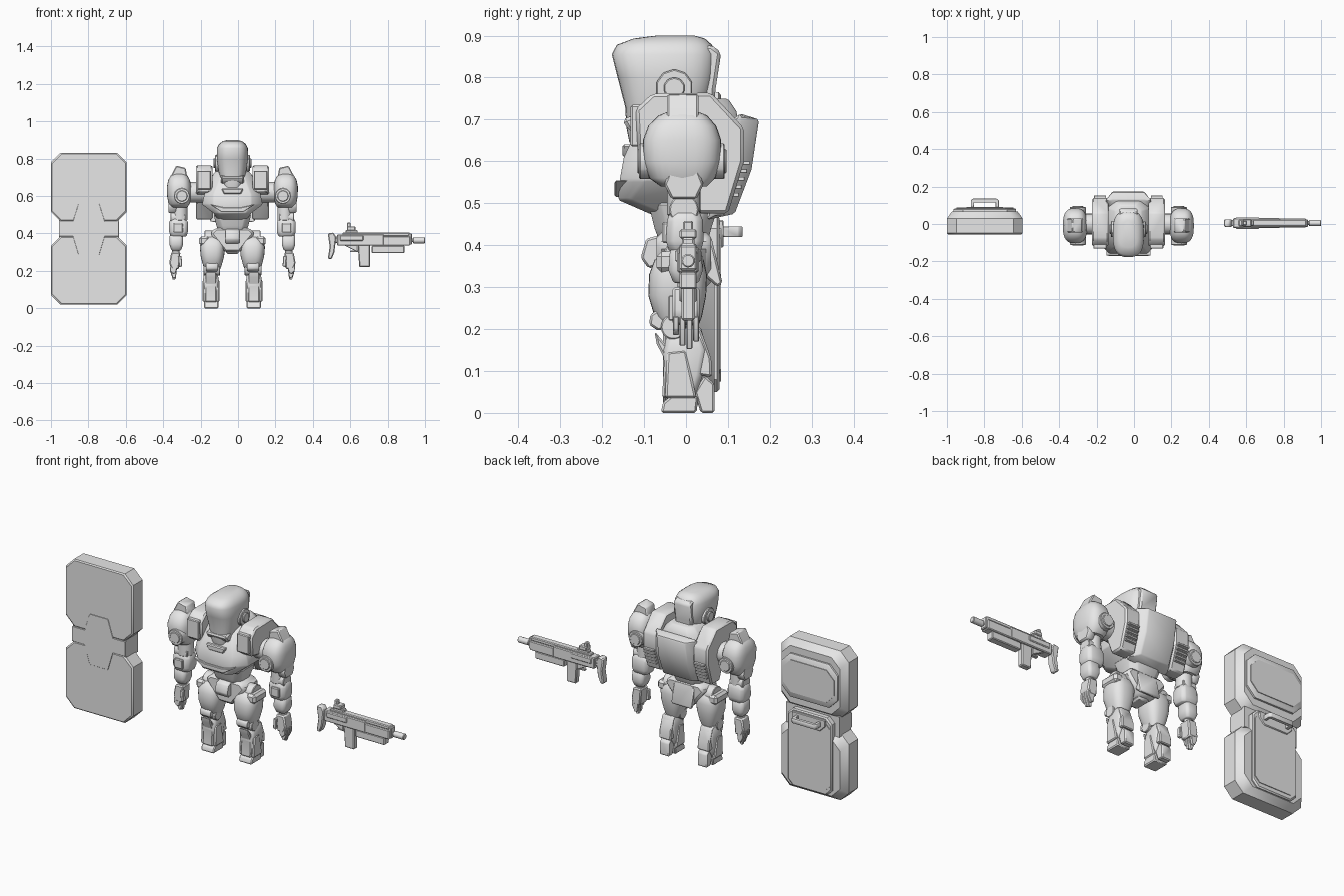
import bpy, bmesh, math
from mathutils import Vector, Matrix

grey = bpy.data.materials.new("plain grey")
grey.diffuse_color = (0.8, 0.8, 0.8, 1)
CX = -0.03  # centre of the robot


def finish(name, bm, bevel=0.0, angle=35):
    bmesh.ops.recalc_face_normals(bm, faces=bm.faces[:])
    if bevel:
        edges = [e for e in bm.edges if e.calc_face_angle(0) > 0.5]
        bmesh.ops.bevel(bm, geom=edges, offset=bevel, segments=1, affect='EDGES', clamp_overlap=True)
    me = bpy.data.meshes.new(name)
    bm.to_mesh(me)
    bm.free()
    me.shade_smooth()
    me.set_sharp_from_angle(angle=math.radians(angle))
    me.materials.append(grey)
    ob = bpy.data.objects.new(name, me)
    bpy.context.collection.objects.link(ob)
    return ob


def loft(name, rings, bevel=0.0, angle=35):
    """Skin a list of equal-length point rings and cap both ends."""
    bm = bmesh.new()
    vs = [[bm.verts.new(p) for p in r] for r in rings]
    n = len(vs[0])
    for a, b in zip(vs, vs[1:]):
        for i in range(n):
            bm.faces.new((a[i], a[(i + 1) % n], b[(i + 1) % n], b[i]))
    bm.faces.new(vs[0][::-1])
    bm.faces.new(vs[-1])
    return finish(name, bm, bevel, angle)


def oct_pts(hx, hy, c):
    return [(hx, -hy + c), (hx, hy - c), (hx - c, hy), (-hx + c, hy),
            (-hx, hy - c), (-hx, -hy + c), (-hx + c, -hy), (hx - c, -hy)]


def armor(name, cx, rows, bevel=0.004):
    """Chamfered stack; rows are (z, half width, y front, y back, chamfer)."""
    return loft(name, [[(cx + x, (a + b) / 2 + y, z) for x, y in oct_pts(hx, (b - a) / 2, c)]
                       for z, hx, a, b, c in rows], bevel)


def shell(name, cx, rows, power=0.75, n=28):
    """Rounded stack; rows are (z, half width, y front, y back)."""
    def s(v):
        return math.copysign(abs(v) ** power, v)
    ts = [2 * math.pi * i / n for i in range(n)]
    return loft(name, [[(cx + hx * s(math.cos(t)), (a + b) / 2 + (b - a) / 2 * s(math.sin(t)), z) for t in ts]
                       for z, hx, a, b in rows], 0, 45)


def prism_x(name, prof, x0, x1, bevel=0.005):
    return loft(name, [[(x, y, z) for y, z in prof] for x in (x0, x1)], bevel)


def prism_y(name, prof, y0, y1, bevel=0.005):
    return loft(name, [[(x, y, z) for x, z in prof] for y in (y0, y1)], bevel)


def box(name, x0, x1, y0, y1, z0, z1, bevel=0.004):
    return prism_y(name, [(x0, z0), (x1, z0), (x1, z1), (x0, z1)], y0, y1, bevel)


def rod(name, p, q, r, r2=None, n=20, bevel=0.003):
    p, q = Vector(p), Vector(q)
    bm = bmesh.new()
    m = Matrix.Translation((p + q) / 2) @ (q - p).to_track_quat('Z', 'Y').to_matrix().to_4x4()
    bmesh.ops.create_cone(bm, cap_ends=True, segments=n, radius1=r, radius2=r2 or r, depth=(q - p).length, matrix=m)
    return finish(name, bm, bevel)


# Head: helmet, back plate, jaw guard, crest
shell("helmet", CX, [(.645, .045, -.135, -.04), (.68, .06, -.142, .0), (.73, .074, -.145, .055),
                     (.80, .084, -.163, .068), (.855, .083, -.177, .072), (.878, .072, -.165, .062),
                     (.893, .052, -.125, .045), (.90, .028, -.07, .02)], .7)
prism_x("helmet_back_plate", [(0, .87), (.06, .878), (.084, .86), (.07, .77), (.066, .70), (.02, .70)],
        CX - .05, CX + .05, .008)
prism_x("jaw_guard", [(-.152, .70), (-.138, .675), (-.09, .65), (-.05, .66), (-.04, .73), (-.10, .72)],
        CX - .062, CX + .062, .008)
rod("neck", (CX, 0, .58), (CX, -.01, .72), .055)

# Torso: chest, breastplate, backpack, abdomen, pelvis
armor("chest", CX, [(.47, .075, -.075, .06, .03), (.508, .10, -.162, .08, .03), (.555, .162, -.158, .10, .06),
                    (.61, .15, -.148, .12, .05), (.66, .13, -.125, .13, .05), (.72, .10, -.085, .12, .04),
                    (.75, .07, -.03, .10, .03)], .005)
prism_y("breastplate", [(CX + x, z) for x, z in ((-.06, .64), (.06, .64), (.045, .61), (-.045, .61))], -.152, -.10)
prism_y("sternum_plate", [(CX + x, z) for x, z in
        ((-.12, .555), (-.06, .515), (.06, .515), (.12, .555), (.05, .54), (-.05, .54))], -.17, -.13, .003)
loft("backpack", [[(CX + x, y, z) for y, z in
     ((.05, .46), (.10 + d, .475), (.14 + d, .58), (.158 + d, .70), (.13, .715), (.06, .66))]
     for x, d in ((-.12, -.03), (-.085, .016), (.085, .016), (.12, -.03))], .005)
armor("abdomen", CX, [(.40, .07, -.06, .05, .03), (.44, .085, -.075, .06, .03), (.50, .10, -.09, .08, .03)])
prism_y("pelvis", [(CX + x, z) for x, z in
        ((-.12, .40), (-.09, .43), (.09, .43), (.12, .40), (.04, .30), (-.04, .30))], -.07, .06, .012)
prism_x("belt_buckle", [(-.06, .425), (-.095, .415), (-.108, .37), (-.09, .345), (-.06, .35)], CX - .037, CX + .037)
prism_x("crotch_guard", [(-.075, .36), (.055, .36), (.04, .29), (-.05, .29)], CX - .033, CX + .033, .008)
prism_x("rear_skirt", [(.03, .42), (.06, .42), (.087, .31), (.075, .30), (.03, .34)], CX - .06, CX + .06)

for s, side in ((-1, "right"), (1, "left")):
    def X(l):
        return CX + s * l

    def slab(part, a, b, *rest):
        return box(f"{side}_{part}", min(X(a), X(b)), max(X(a), X(b)), *rest)

    def xprism(part, prof, a, b, bevel=.005):
        return prism_x(f"{side}_{part}", prof, X(a), X(b), bevel)

    def yprism(part, prof, a, b, bevel=.005):
        return prism_y(f"{side}_{part}", [(X(l), z) for l, z in prof], a, b, bevel)

    # Ear discs
    rod(f"{side}_ear", (X(.07), -.028, .775), (X(.093), -.028, .775), .045, n=10)
    rod(f"{side}_ear_cap", (X(.09), -.028, .775), (X(.102), -.028, .775), .026, n=10)
    # Collar arch with vents, inner shoulder joint
    xprism("collar", [(-.115, .62), (-.12, .725), (-.08, .762), (.06, .764), (.138, .68), (.138, .60),
                      (.10, .475), (.03, .475), (-.02, .60)], .107, .195, .008)
    slab("collar_pad", .115, .187, -.132, -.10, .635, .735)
    for i in range(5):
        y = .114 + .0065 * i
        slab("collar_vent", .12, .183, y - .02, y + .012, .515 + i * .019, .525 + i * .019, .001)
    rod(f"{side}_shoulder_joint", (X(.13), 0, .62), (X(.27), 0, .62), .055)
    # Shoulder armor
    shell(f"{side}_shoulder", X(.285), [(.54, .045, -.06, .05), (.56, .057, -.088, .07), (.60, .064, -.102, .083),
          (.65, .065, -.103, .084), (.685, .058, -.09, .072), (.71, .044, -.065, .05), (.72, .025, -.04, .025)], .72)
    rod(f"{side}_shoulder_disc", (X(.27), -.112, .60), (X(.27), .092, .60), .043, n=12)
    rod(f"{side}_shoulder_hub", (X(.27), -.116, .60), (X(.27), .096, .60), .03, n=12)
    yprism("shoulder_cap", [(.24, .69), (.335, .69), (.325, .715), (.30, .762), (.25, .75)], -.045, .03)
    # Arm
    rod(f"{side}_upper_arm", (X(.28), -.005, .47), (X(.28), -.005, .58), .04)
    xprism("arm_plate", [(-.052, .545), (-.035, .59), (.025, .59), (.042, .545), (.025, .51), (-.035, .51)], .30, .342)
    rod(f"{side}_elbow", (X(.25), -.005, .485), (X(.33), -.005, .485), .035)
    armor(f"{side}_forearm", X(.288), [(.385, .043, -.04, .035, .015), (.41, .05, -.048, .042, .015),
                                       (.46, .05, -.045, .04, .015), (.485, .038, -.035, .03, .015)])
    slab("forearm_panel", .265, .315, -.057, -.03, .405, .455)
    armor(f"{side}_wrist_guard", X(.30), [(.31, .026, -.03, .03, .01), (.34, .036, -.042, .04, .012),
                                          (.39, .036, -.038, .036, .012)])
    rod(f"{side}_wrist", (X(.302), 0, .27), (X(.302), 0, .33), .02)
    # Hand
    yprism("palm", [(.278, .30), (.327, .30), (.338, .24), (.325, .21), (.285, .21)], -.032, .032, .006)
    for i in range(4):
        y = -.031 + .016 * i
        low = (.185, .16, .152, .17)[i]
        yprism("finger", [(.295, .225), (.335, .23), (.333, .20), (.318, low), (.303, low + .004)], y, y + .014, .002)
    yprism("thumb", [(.272, .28), (.29, .28), (.285, .22), (.268, .225)], -.042, -.022, .003)
    # Leg
    rod(f"{side}_hip", (X(.05), -.01, .37), (X(.15), -.01, .37), .045)
    shell(f"{side}_thigh", X(.107), [(.195, .036, -.045, .025), (.23, .05, -.075, .038), (.28, .063, -.09, .048),
          (.33, .067, -.088, .05), (.365, .058, -.075, .042), (.385, .036, -.05, .022)], .75)
    slab("hip_guard", .125, .178, -.07, .04, .335, .385, .012)
    rod(f"{side}_knee", (X(.065), -.03, .205), (X(.155), -.03, .205), .03)
    xprism("knee_cap", [(-.06, .25), (-.085, .235), (-.088, .21), (-.065, .195), (-.04, .21)], .078, .142)
    armor(f"{side}_shin", X(.115), [(.03, .034, -.045, .02, .01), (.09, .04, -.05, .04, .012),
                                    (.15, .042, -.055, .05, .012), (.205, .034, -.04, .035, .012)])
    xprism("shin_guard", [(-.075, .195), (-.05, .165), (-.03, .15), (-.025, .035), (-.057, .035), (-.052, .13),
                          (-.07, .165)], .085, .145)
    for a in (.07, .142):
        xprism("shin_rail", [(-.045, .145), (.0, .15), (.025, .035), (-.05, .035)], a, a + .018)
    xprism("calf", [(.01, .21), (.035, .20), (.06, .13), (.062, .085), (.03, .09), (.0, .14)], .08, .15)
    xprism("foot", [(-.06, 0), (.025, 0), (.03, .04), (-.03, .045), (-.055, .025)], .075, .152)
    xprism("heel", [(.035, 0), (.068, 0), (.068, .07), (.045, .09), (.02, .05)], .085, .142)

# Shield: two plates, waist, front inlay, back panels and grip
SX = -.7975


def plate(name, z0, z1, c, rows):
    cz = (z0 + z1) / 2
    loft(name, [[(SX + x, y, cz + z) for x, z in oct_pts(.2025 - d, (z1 - z0) / 2 - d, c)] for y, d in rows])


rim = [(-.055, .006), (-.049, 0), (.03, 0), (.068, .028)]
plate("shield_upper", .465, .83, .05, rim)
plate("shield_lower", .02, .385, .05, rim)
box("shield_waist", SX - .16, SX + .16, -.05, .05, .37, .48, 0)
inlay = [(.055, .56), (.085, .465), (.16, .465), (.16, .385), (.085, .385), (.055, .285)]
prism_y("shield_inlay", [(SX + x, z) for x, z in inlay] + [(SX - x, z) for x, z in inlay[::-1]], -.057, -.04, .001)
plate("shield_back_frame", .495, .80, .05, [(.06, .035), (.078, .035), (.084, .043)])
plate("shield_back_panel", .51, .785, .045, [(.07, .05), (.088, .05)])
plate("shield_long_frame", -.02, .54, .03, [(.03, .07), (.074, .07), (.08, .076)])
plate("shield_long_panel", -.005, .525, .028, [(.03, .08), (.084, .08)])
prism_y("grip_base", [(SX + x, z) for x, z in
        ((-.10, .46), (.10, .46), (.10, .425), (.07, .395), (-.07, .395), (-.10, .425))], .07, .09, .003)
grip = [(-.075, .08), (-.075, .125), (-.065, .135), (.065, .135), (.075, .125), (.075, .08),
        (.058, .08), (.058, .115), (-.058, .115), (-.058, .08)]
loft("shield_grip", [[(SX + x, y, z) for x, y in grip] for z in (.42, .445)], .002)

# Rifle
GY = .005
gun_boxes = [("receiver", .53, .78, .026, .335, .395), ("upper_rail", .56, .92, .018, .385, .405),
             ("barrel_shroud", .68, .92, .024, .335, .385), ("handguard", .715, .89, .020, .295, .335),
             ("receiver_cover", .545, .67, .031, .36, .39), ("sight_mount", .575, .64, .015, .40, .418),
             ("sight", .582, .628, .020, .415, .438), ("sight_post", .582, .602, .012, .43, .458),
             ("stock_tube", .50, .55, .016, .35, .385), ("trigger_guard", .60, .65, .008, .30, .308),
             ("front_cap", .91, .93, .020, .34, .40)]
for name, x0, x1, hy, z0, z1 in gun_boxes:
    box(name, x0, x1, GY - hy, GY + hy, z0, z1, .004 if hy > .01 else .001)
prism_y("stock_butt", [(.48, .40), (.51, .405), (.525, .38), (.515, .30), (.50, .262), (.48, .265), (.49, .33)],
        GY - .02, GY + .02)
prism_y("magazine", [(.64, .34), (.705, .34), (.705, .22), (.648, .22)], GY - .016, GY + .016)
prism_y("grip_wedge", [(.56, .34), (.64, .34), (.64, .30), (.61, .315)], GY - .016, GY + .016, .003)
rod("barrel", (.91, GY, .363), (.96, GY, .363), .010)
rod("muzzle", (.935, GY, .363), (1.0, GY, .363), .016)
